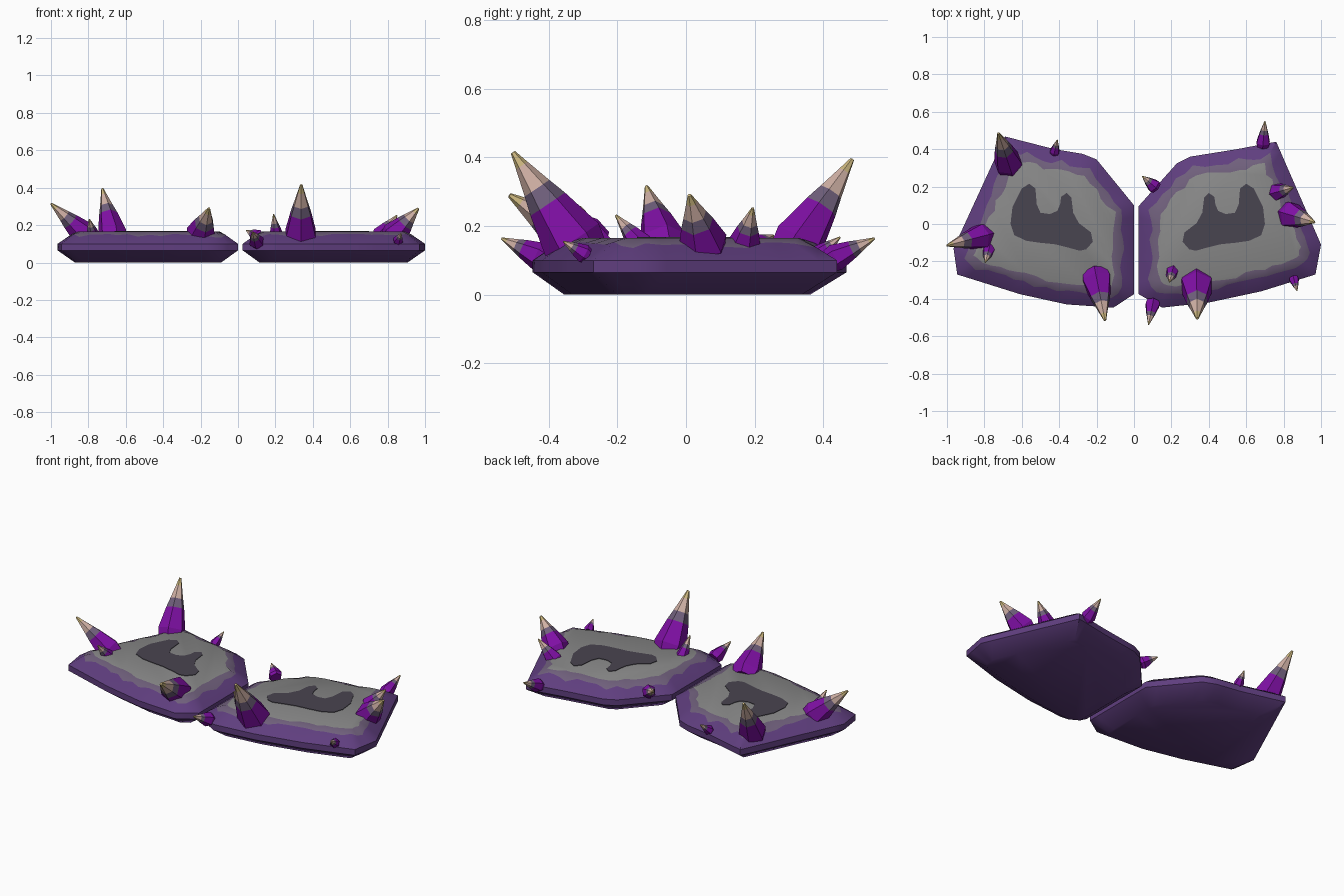
import bpy, bmesh, math, random
from mathutils import Vector

if "Cube" in bpy.data.objects:
    bpy.data.objects.remove(bpy.data.objects["Cube"])

random.seed(4)


def material(name, rgb):
    m = bpy.data.materials.new(name)
    m.diffuse_color = (*rgb, 1)
    m.use_nodes = True
    m.node_tree.nodes["Principled BSDF"].inputs["Base Color"].default_value = m.diffuse_color
    return m


PURPLE = material("rim purple", (0.115, 0.048, 0.21))
DUSTY = material("dusty purple", (0.16, 0.115, 0.20))
GREY = material("stone grey", (0.25, 0.25, 0.25))
DARK = material("dark patch", (0.066, 0.058, 0.08))
VIOLET = material("bright violet", (0.21, 0.005, 0.37))
PINK = material("pale pink", (0.62, 0.43, 0.37))
YELLOW = material("tip yellow", (0.60, 0.47, 0.21))

TOP = 0.165


def finish(name, bm, mats, smooth=None):
    bmesh.ops.recalc_face_normals(bm, faces=bm.faces)
    me = bpy.data.meshes.new(name)
    bm.to_mesh(me)
    bm.free()
    for m in mats:
        me.materials.append(m)
    ob = bpy.data.objects.new(name, me)
    bpy.context.collection.objects.link(ob)
    if smooth:
        bpy.ops.object.select_all(action='DESELECT')
        ob.select_set(True)
        bpy.context.view_layer.objects.active = ob
        bpy.ops.object.shade_smooth_by_angle(angle=math.radians(smooth))
    return ob


def bridge(bm, a, b, mat):
    n = len(a)
    for i in range(n):
        f = bm.faces.new((a[i], a[(i + 1) % n], b[(i + 1) % n], b[i]))
        f.material_index = mat


def mitres(pts):
    """Inward mitre vector of each corner of a counter-clockwise outline."""
    out = []
    for i, p in enumerate(pts):
        e0 = (p - pts[i - 1]).normalized()
        e1 = (pts[(i + 1) % len(pts)] - p).normalized()
        n0, n1 = Vector((-e0.y, e0.x)), Vector((-e1.y, e1.x))
        out.append((n0 + n1) / (1 + n0.dot(n1)))
    return out


def bevel_height(d):
    """Height of the upper bevel at inset d."""
    if d < 0.07:
        return 0.10 + d / 0.07 * 0.05
    return min(TOP, 0.15 + (d - 0.07) / 0.03 * 0.015)


def slab(name, outline):
    pts = [Vector(p) for p in outline]
    mit = mitres(pts)
    bm = bmesh.new()

    def ring(inset, z=None, jitter=0.0):
        verts = []
        for i in range(len(pts)):
            j = (i + 1) % len(pts)
            steps = max(1, round((pts[j] - pts[i]).length / 0.06))
            for s in range(steps):
                d = inset + random.uniform(-jitter, jitter)
                p = (pts[i] + mit[i] * d).lerp(pts[j] + mit[j] * d, s / steps)
                verts.append(bm.verts.new((p.x, p.y, bevel_height(d) if z is None else z)))
        return verts

    # bottom, lower bevel, rim, upper bevel, irregular dusty band, grey top
    rings = [ring(0.09, 0), ring(0, 0.065), ring(0, 0.10),
             ring(0.063, jitter=0.015), ring(0.108, TOP, jitter=0.012)]
    for k, mat in enumerate((0, 0, 0, 1)):
        bridge(bm, rings[k], rings[k + 1], mat)
    bm.faces.new(rings[0][::-1])
    bm.faces.new(rings[-1]).material_index = 2
    finish(name, bm, (PURPLE, DUSTY, GREY), 40)


slab("left_slab", [(0, 0.10), (-0.20, 0.345), (-0.275, 0.375), (-0.425, 0.40), (-0.69, 0.468),
                   (-0.965, -0.13), (-0.945, -0.27), (-0.61, -0.375), (-0.36, -0.43),
                   (-0.11, -0.447), (0, -0.375)])
slab("right_slab", [(0.025, 0.096), (0.025, -0.375), (0.15, -0.447), (0.40, -0.42), (0.68, -0.36),
                    (0.97, -0.27), (1.0, -0.11), (0.76, 0.44), (0.55, 0.40), (0.30, 0.36),
                    (0.23, 0.325)])

# Dark horned patch painted on each slab, mirrored
PATCH = [(-.60, .19), (-.56, .215), (-.527, .19), (-.52, .105), (-.50, .06), (-.45, .053),
         (-.41, .07), (-.395, .105), (-.39, .145), (-.36, .166), (-.335, .14), (-.325, .06),
         (-.295, .005), (-.23, -.045), (-.22, -.095), (-.255, -.135), (-.29, -.143),
         (-.355, -.125), (-.425, -.108), (-.505, -.10), (-.575, -.09), (-.64, -.06),
         (-.66, 0), (-.65, .09)]


def patch(name, pts):
    bm = bmesh.new()
    low = [bm.verts.new((x, y, TOP - 0.002)) for x, y in pts]
    high = [bm.verts.new((x, y, TOP + 0.003)) for x, y in pts]
    bridge(bm, low, high, 0)
    bm.faces.new(low[::-1])
    bm.faces.new(high)
    finish(name, bm, (DARK,))


patch("left_patch", PATCH)
patch("right_patch", [(0.04 - x, y) for x, y in PATCH])


def spike(name, base, tip, r, sides=6):
    """Faceted horn from base to tip with colour bands along its length."""
    base, tip = Vector(base), Vector(tip)
    axis = tip - base
    rot = axis.to_track_quat('Z', 'Y')
    bm = bmesh.new()
    # (position along axis, radius factor); the root is sunk into the slab
    levels = [(-0.12, 0.85), (0.06, 1.0), (0.45, 0.66), (0.62, 0.47), (0.86, 0.22), (1.0, 0.08)]
    rings = []
    for t, f in levels:
        ring = []
        for i in range(sides):
            a = 2 * math.pi * (i + 0.5) / sides
            off = rot @ Vector((math.cos(a), math.sin(a), 0)) * r * f
            p = base + axis * t + off
            p.z = max(p.z, 0.04)
            ring.append(bm.verts.new(p))
        rings.append(ring)
    for k, mat in enumerate((0, 0, 1, 2, 3)):
        bridge(bm, rings[k], rings[k + 1], mat)
    bm.faces.new(rings[0][::-1])
    bm.faces.new(rings[-1]).material_index = 3
    finish(name, bm, (VIOLET, DUSTY, PINK, YELLOW))


# Left slab spikes
spike("left_front_spike", (-0.20, -0.29, 0.14), (-0.155, -0.515, 0.29), 0.085)
spike("left_back_spike", (-0.67, 0.32, 0.14), (-0.725, 0.485, 0.395), 0.078)
spike("left_side_spike", (-0.81, -0.065, 0.14), (-1.0, -0.115, 0.315), 0.072)
spike("left_side_small_spike", (-0.775, -0.13, 0.14), (-0.795, -0.205, 0.232), 0.038)
spike("left_back_small_spike", (-0.425, 0.385, 0.115), (-0.41, 0.45, 0.168), 0.028)
# Right slab spikes
spike("right_front_spike", (0.335, -0.32, 0.14), (0.338, -0.505, 0.415), 0.092)
spike("right_front_small_spike", (0.205, -0.25, 0.14), (0.19, -0.31, 0.258), 0.038)
spike("right_corner_spike", (0.10, -0.425, 0.11), (0.078, -0.538, 0.164), 0.042)
spike("right_side_spike", (0.83, 0.05, 0.14), (0.965, 0.01, 0.29), 0.075)
spike("right_side_small_spike", (0.76, 0.17, 0.14), (0.85, 0.195, 0.252), 0.05)
spike("right_back_spike", (0.69, 0.43, 0.105), (0.70, 0.55, 0.164), 0.04)
spike("right_inner_spike", (0.11, 0.20, 0.135), (0.045, 0.255, 0.172), 0.04)
spike("right_outer_small_spike", (0.855, -0.295, 0.118), (0.872, -0.358, 0.155), 0.028)
